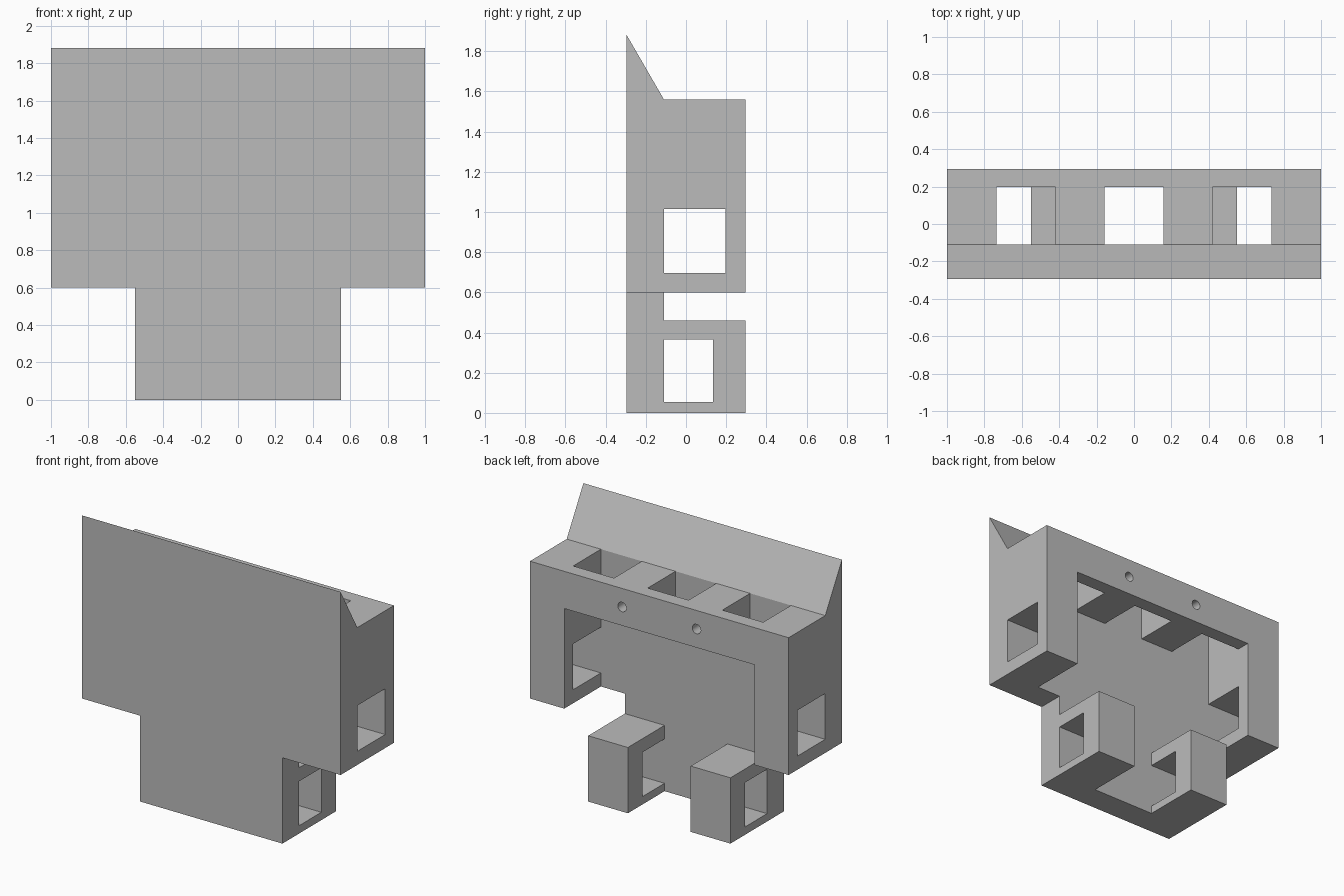
import bpy, bmesh, math
from mathutils import Matrix

cube = bpy.data.objects.get("Cube")
if cube:
    bpy.data.objects.remove(cube, do_unlink=True)

grey = bpy.data.materials.new("plain grey")
grey.use_nodes = True
grey.diffuse_color = (0.5, 0.5, 0.5, 1)
grey.node_tree.nodes["Principled BSDF"].inputs["Base Color"].default_value = grey.diffuse_color

FRONT, PANEL_BACK, BACK = -0.295, -0.11, 0.295


def add_object(name, bm):
    bmesh.ops.recalc_face_normals(bm, faces=bm.faces)
    mesh = bpy.data.meshes.new(name)
    bm.to_mesh(mesh)
    bm.free()
    mesh.materials.append(grey)
    ob = bpy.data.objects.new(name, mesh)
    bpy.context.collection.objects.link(ob)
    return ob


def prism(name, profile, x0, x1):
    """Extrude a side profile of (y, z) points from x0 to x1."""
    bm = bmesh.new()
    face = bm.faces.new([bm.verts.new((x0, y, z)) for y, z in profile])
    out = bmesh.ops.extrude_face_region(bm, geom=[face])
    verts = [v for v in out["geom"] if isinstance(v, bmesh.types.BMVert)]
    bmesh.ops.translate(bm, verts=verts, vec=(x1 - x0, 0, 0))
    return add_object(name, bm)


def box(name, x0, x1, y0, y1, z0, z1):
    return prism(name, [(y0, z0), (y1, z0), (y1, z1), (y0, z1)], x0, x1)


def rod(name, x, z, radius, y0, y1):
    bm = bmesh.new()
    place = Matrix.Translation((x, (y0 + y1) / 2, z)) @ Matrix.Rotation(math.pi / 2, 4, "X")
    bmesh.ops.create_cone(bm, cap_ends=True, segments=32, radius1=radius,
                          radius2=radius, depth=y1 - y0, matrix=place)
    return add_object(name, bm)


def combine(target, tool, operation="DIFFERENCE"):
    """Apply a boolean and remove its tool."""
    tool.hide_render = True
    mod = target.modifiers.new("boolean", "BOOLEAN")
    mod.operation, mod.solver, mod.object = operation, "EXACT", tool
    bpy.context.view_layer.objects.active = target
    bpy.ops.object.modifier_apply(modifier=mod.name)
    bpy.data.objects.remove(tool, do_unlink=True)


# Upper body: tall front panel with sloped top edge, and a thick frame behind
body = prism("panel_bracket", [(FRONT, 0.6), (BACK, 0.6), (BACK, 1.56),
                               (PANEL_BACK, 1.56), (FRONT, 1.88)], -1, 1)
# Large opening between the side legs
combine(body, box("opening", -0.735, 0.735, PANEL_BACK, 0.5, 0.4, 1.3))
# Window through both side legs
combine(body, box("side_window", -1.2, 1.2, PANEL_BACK, 0.197, 0.695, 1.015))
# Square shafts down through the top bar
for x in (-0.577, 0, 0.577):
    combine(body, box("top_shaft", x - 0.158, x + 0.158, PANEL_BACK, 0.197, 1.1, 1.7))
# Round holes in the back of the top bar
for x in (-0.288, 0.288):
    combine(body, rod("screw_hole", x, 1.43, 0.033, PANEL_BACK, 0.5))

# Lower panel with two blocks behind it
base = prism("lower_panel", [(FRONT, 0), (BACK, 0), (BACK, 0.46), (PANEL_BACK, 0.46),
                             (PANEL_BACK, 0.65), (FRONT, 0.65)], -0.55, 0.55)
combine(base, box("gap", -0.243, 0.243, PANEL_BACK, 0.5, -0.2, 0.55))
combine(base, box("block_window", -0.8, 0.8, PANEL_BACK, 0.135, 0.055, 0.365))
combine(body, base, "UNION")

# Round holes shade smoothly, everything else stays flat
bpy.ops.object.select_all(action="DESELECT")
body.select_set(True)
bpy.context.view_layer.objects.active = body
bpy.ops.object.shade_smooth_by_angle(angle=math.radians(30))
